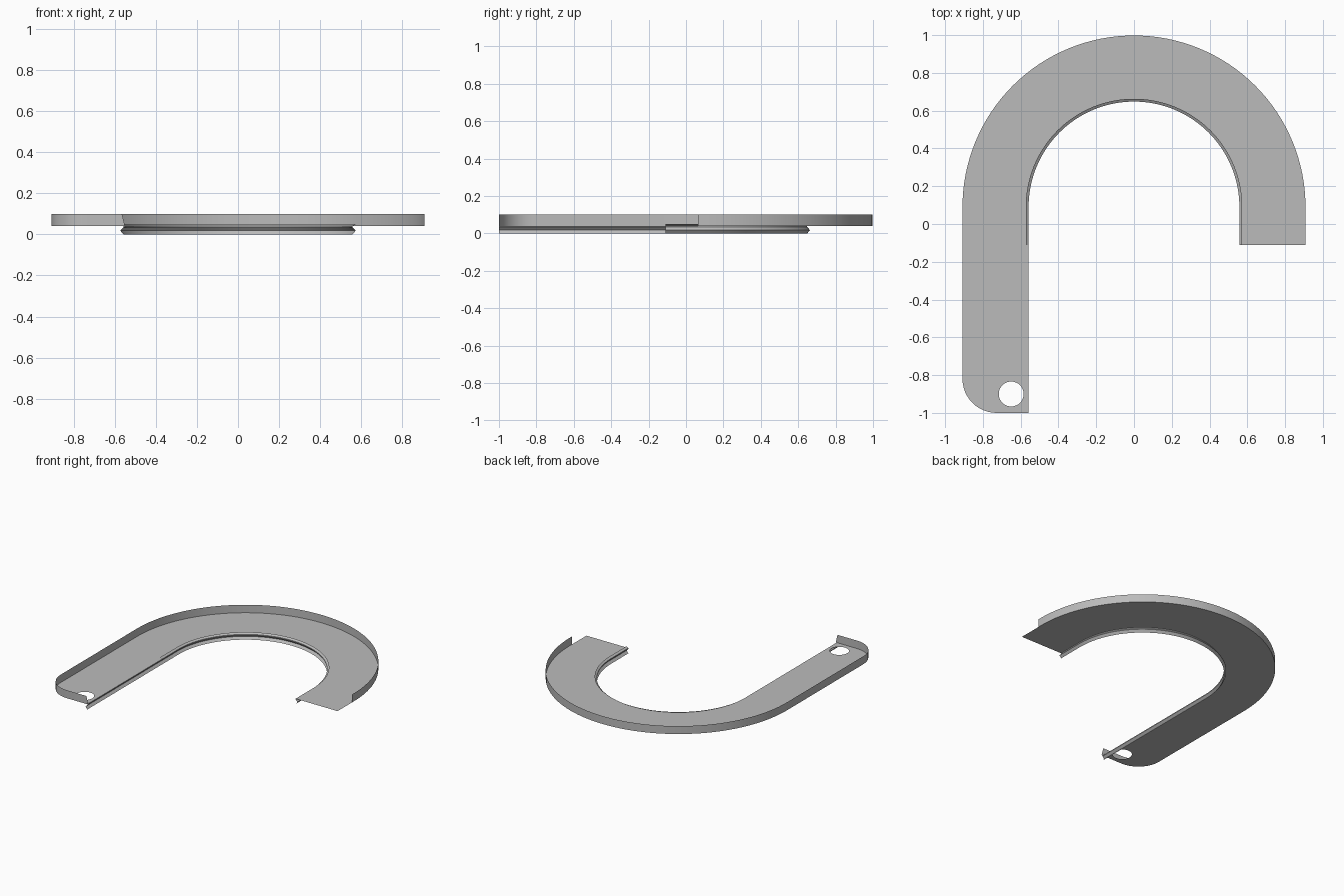
import bpy, bmesh
from math import sin, cos, pi

cube = bpy.data.objects.get("Cube")
if cube:
    bpy.data.objects.remove(cube)

CY = 0.09             # centre of the big bend
R_OUT, R_IN, R_LIP = 0.908, 0.558, 0.573
Z_PLATE, Z_TOP = 0.04, 0.1
RIGHT_END, TIP, FILLET = -0.11, -1.0, 0.18

grey = bpy.data.materials.new("grey metal")
grey.use_nodes = True
grey.diffuse_color = (0.5, 0.5, 0.5, 1)
grey.node_tree.nodes["Principled BSDF"].inputs["Base Color"].default_value = (0.5, 0.5, 0.5, 1)


def arc(cx, cy, r, a0, a1, n):
    return [(cx + r * cos(a0 + (a1 - a0) * i / n), cy + r * sin(a0 + (a1 - a0) * i / n))
            for i in range(n + 1)]


def hook(r, y_start, y_end):
    """Path up one leg, round the bend and down the other."""
    return [(r, y_start)] + arc(0, CY, r, 0, pi, 64) + [(-r, y_end)]


def outer(y_start, x_end):
    """Outer outline with the rounded corner at the tip."""
    corner = arc(FILLET - R_OUT, TIP + FILLET, FILLET, pi, 1.5 * pi, 12)
    return hook(R_OUT, y_start, TIP + FILLET)[:-1] + corner + [(x_end, TIP)]


def finish(name, bm):
    mesh = bpy.data.meshes.new(name)
    bm.to_mesh(mesh)
    bm.free()
    mesh.materials.append(grey)
    obj = bpy.data.objects.new(name, mesh)
    bpy.context.collection.objects.link(obj)
    bpy.ops.object.select_all(action='DESELECT')
    obj.select_set(True)
    bpy.context.view_layer.objects.active = obj
    bpy.ops.object.shade_smooth_by_angle(angle=0.5)
    return obj


def sheet(name, rails):
    """Join neighbouring rails, each a path and its height, with quads."""
    bm = bmesh.new()
    rows = [[bm.verts.new((x, y, z)) for x, y in path] for path, z in rails]
    for a, b in zip(rows, rows[1:]):
        for i in range(len(a) - 1):
            bm.faces.new((a[i], a[i + 1], b[i + 1], b[i]))
    return finish(name, bm)


# Flat hooked plate with a round hole at the tip
bm = bmesh.new()
outline = outer(RIGHT_END, -R_IN) + hook(R_IN, RIGHT_END, TIP)[-2::-1]
hole = arc(-0.65, -0.9, 0.066, 0, 2 * pi, 32)[:-1]
for loop in (outline, hole):
    vs = [bm.verts.new((x, y, Z_PLATE)) for x, y in loop]
    for i, v in enumerate(vs):
        bm.edges.new((vs[i - 1], v))
bmesh.ops.triangle_fill(bm, edges=bm.edges[:], use_beauty=True, normal=(0, 0, 1))
for f in bm.faces:
    f.normal_update()
    if f.normal.z < 0:
        f.normal_flip()
finish("plate", bm)

# Upright outer wall, its free end slightly slanted
sheet("outer_wall", [(outer(0.065, -0.55), Z_PLATE), (outer(0.065, -0.565), Z_TOP)])

# Grooved strip under the inner edge
sheet("inner_groove", [(hook(r, RIGHT_END, TIP), z) for r, z in
                       ((R_IN, 0), (R_LIP, 0.018), (R_IN, 0.034), (R_IN, Z_PLATE))])

# Low lip above the inner edge, ending partway along the long leg
sheet("inner_lip", [(hook(r, RIGHT_END, RIGHT_END), z) for r, z in
                    ((R_IN, Z_PLATE), (R_LIP, 0.05))])
